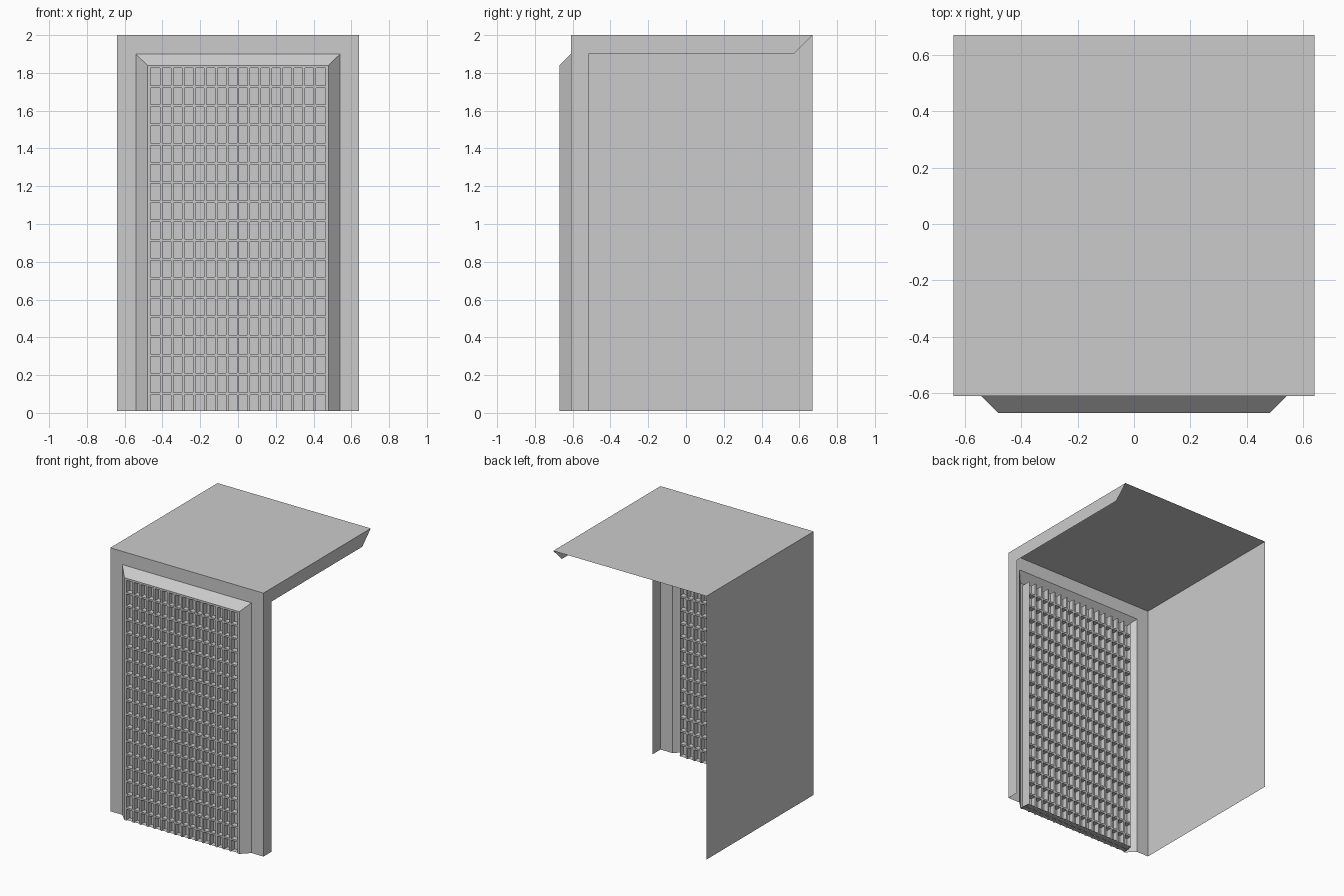
import bpy

if "Cube" in bpy.data.objects:
    bpy.data.objects.remove(bpy.data.objects["Cube"])

Z0, Z1 = 0.01, 2.0          # bottom and top of the shell
W = 0.64                    # half width
YF, YB = -0.61, 0.67        # front and back of the shell
YP = -0.67                  # raised front panel
GX, GZ = 0.463, 1.825       # grille half width and top
YG = -0.59                  # rear edge of the grille bars


def make(name, verts, faces):
    mesh = bpy.data.meshes.new(name)
    mesh.from_pydata(verts, [], faces)
    mesh.update()
    obj = bpy.data.objects.new(name, mesh)
    bpy.context.collection.objects.link(obj)
    return obj


def sheet(name, *verts):
    return make(name, verts, [tuple(range(len(verts)))])


def arch(name, outer, inner):
    """Strip around the left, top and right, between two (half width, top, y) outlines."""
    verts = []
    for w, top, y in (outer, inner):
        verts += [(-w, y, Z0), (-w, y, top), (w, y, top), (w, y, Z0)]
    return make(name, verts, [(i, i + 4, i + 5, i + 1) for i in range(3)])


def bars(name, boxes):
    """Several boxes (x0, x1, y0, y1, z0, z1) in one mesh."""
    verts, faces = [], []
    for x0, x1, y0, y1, z0, z1 in boxes:
        n = len(verts)
        verts += [(x, y, z) for x in (x0, x1) for y in (y0, y1) for z in (z0, z1)]
        faces += [tuple(n + k for k in f) for f in (
            (0, 1, 3, 2), (4, 6, 7, 5), (0, 4, 5, 1),
            (2, 3, 7, 6), (0, 2, 6, 4), (1, 5, 7, 3))]
    return make(name, verts, faces)


# Shell: roof and full left wall
sheet("roof", (-W, YF, Z1), (W, YF, Z1), (W, YB, Z1), (-W, YB, Z1))
sheet("left_wall", (-W, YF, Z0), (-W, YF, Z1), (-W, YB, Z1), (-W, YB, Z0))

# Open right side: front post strip and mitred top strip
sheet("right_side_border", (W, YF, Z0), (W, -0.515, Z0), (W, -0.515, 1.9),
      (W, 0.57, 1.9), (W, YB, Z1), (W, YF, Z1))

# Front: flat border, bevelled step and the thin rim round the grille
arch("front_border", (W, Z1, YF), (0.54, 1.9, YF))
arch("front_bevel", (0.54, 1.9, YF), (0.48, 1.84, YP))
arch("grille_rim", (0.48, 1.84, YP), (GX, GZ, YP))
for name, s in (("grille_side_left", -1), ("grille_side_right", 1)):
    sheet(name, (s * GX, YP, Z0), (s * GX, YG, Z0), (s * GX, YG, GZ), (s * GX, YP, GZ))

# Bottom lip of the raised panel
sheet("bottom_lip", (-0.48, YP, 0.015), (0.48, YP, 0.015),
      (0.47, YG, 0.015), (-0.47, YG, 0.015))

# Grille: backing sheet, upright bars and cross bars
YM = (YP + YG) / 2
sheet("grille_backing", (-GX, YM, Z0), (GX, YM, Z0), (GX, YM, GZ), (-GX, YM, GZ))
T = 0.0065
pitch = 2 * GX / 16
bars("grille_uprights", [(-GX + i * pitch - T, -GX + i * pitch + T, YP, YG, Z0, GZ)
                         for i in range(1, 16)])
bars("grille_crossbars", [(-GX, GX, YP, YG, 0.102 + i * 0.1016 - T, 0.102 + i * 0.1016 + T)
                          for i in range(17)])
